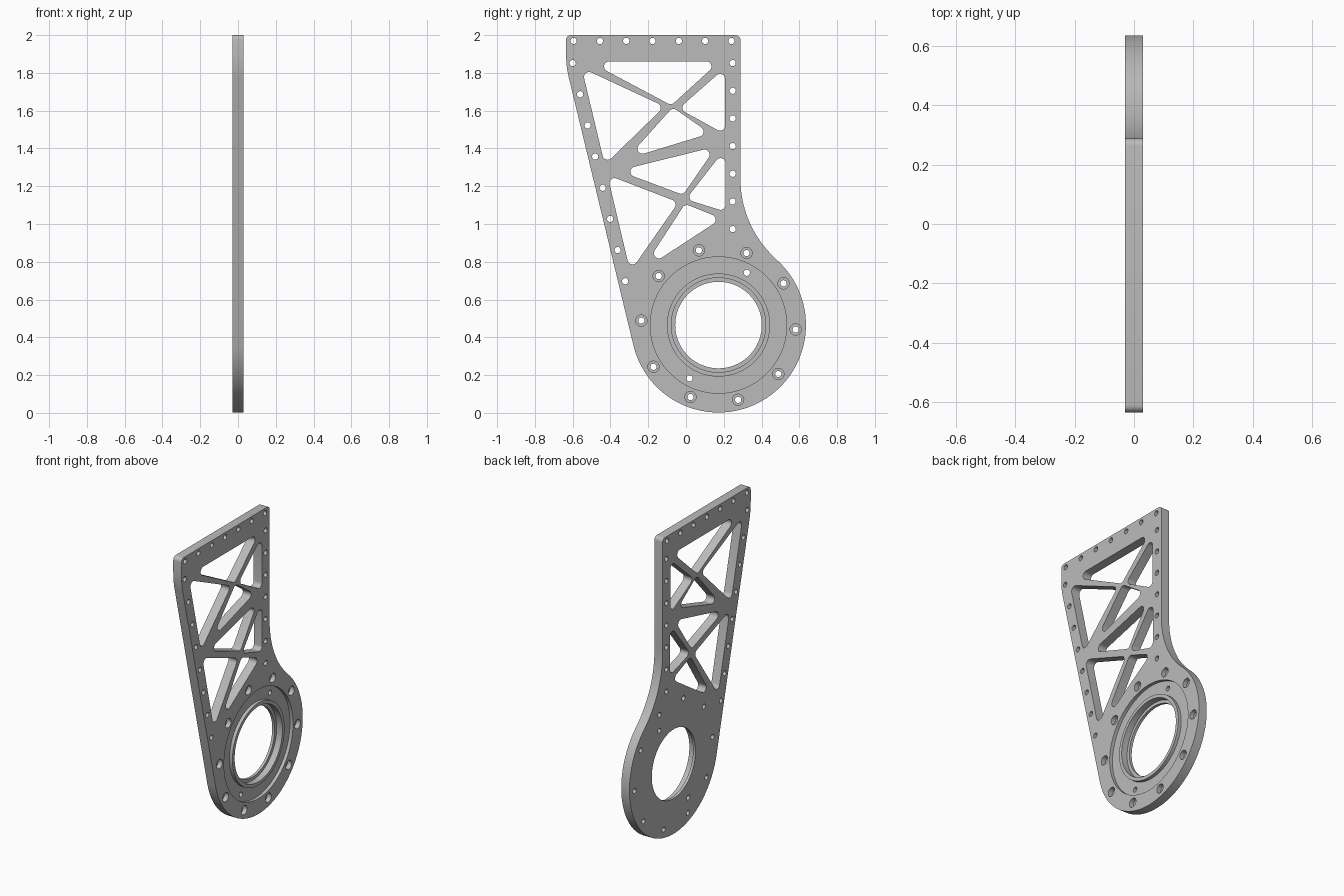
import bpy, bmesh
from math import sin, cos, atan2, pi, radians

if "Cube" in bpy.data.objects:
    bpy.data.objects.remove(bpy.data.objects["Cube"])

HALF = 0.03            # half the plate thickness
HUB = (0.172, 0.465)   # centre of the round end (y, z)
HUB_R = 0.463


def arc(c, r, a0, a1, n):
    """Points on an arc, angles in degrees."""
    angles = [radians(a0 + (a1 - a0) * i / n) for i in range(n + 1)]
    return [(c[0] + r * cos(a), c[1] + r * sin(a)) for a in angles]


def circle(c, r, n=24):
    return arc(c, r, 0, 360, n)[:-1]


def rounded(centres, r):
    """Rounded triangle wrapped round three corner circles."""
    (ax, ay), (bx, by), (cx, cy) = centres
    if (bx - ax) * (cy - ay) - (by - ay) * (cx - ax) < 0:
        centres = centres[::-1]
    out = []
    for i, p in enumerate(centres):
        q, s = centres[i - 1], centres[(i + 1) % 3]
        a0 = atan2(p[1] - q[1], p[0] - q[0]) - pi / 2
        a1 = atan2(s[1] - p[1], s[0] - p[0]) - pi / 2
        turn = (a1 - a0) % (2 * pi)
        out += arc(p, r, a0 * 180 / pi, (a0 + turn) * 180 / pi, 8)
    return out


def apply(obj, kind, **settings):
    bpy.context.view_layer.objects.active = obj
    mod = obj.modifiers.new(kind.title(), kind)
    for key, value in settings.items():
        setattr(mod, key, value)
    bpy.ops.object.modifier_apply(modifier=mod.name)


def slab(name, loops, x0, x1):
    """Fill the loops (inner ones become openings) and thicken along x."""
    bm = bmesh.new()
    for loop in loops:
        vs = [bm.verts.new(((x0 + x1) / 2, y, z)) for y, z in loop]
        for i, v in enumerate(vs):
            bm.edges.new((vs[i - 1], v))
    bmesh.ops.triangle_fill(bm, edges=bm.edges[:], use_beauty=True, normal=(1, 0, 0))
    bmesh.ops.recalc_face_normals(bm, faces=bm.faces[:])
    mesh = bpy.data.meshes.new(name)
    bm.to_mesh(mesh)
    obj = bpy.data.objects.new(name, mesh)
    bpy.context.collection.objects.link(obj)
    apply(obj, "SOLIDIFY", thickness=x1 - x0, offset=0)
    bm.clear()
    bm.from_mesh(mesh)
    bmesh.ops.recalc_face_normals(bm, faces=bm.faces[:])
    bm.to_mesh(mesh)
    bm.free()
    return obj


# Outer profile: round end, concave neck, top corners, slanted edge
outline = arc(HUB, HUB_R, 193.5, 408.3, 72)
outline += arc((0.862, 1.24), 0.574, 228.3, 180, 20)[1:]
outline += arc((0.263, 1.975), 0.025, 0, 90, 6)
outline += arc((-0.61, 1.975), 0.025, 90, 180, 6)
outline += arc((-0.135, 1.895), 0.5, 180, 193.5, 6)

# Truss windows, by the centres of their corner rounds
windows = [
    [(-0.407, 1.834), (0.108, 1.834), (-0.082, 1.661)],
    [(-0.513, 1.778), (-0.415, 1.367), (-0.161, 1.614)],
    [(0.18, 1.767), (0.18, 1.521), (0.008, 1.616)],
    [(-0.066, 1.582), (-0.23, 1.399), (0.066, 1.489)],
    [(0.098, 1.367), (-0.267, 1.277), (-0.026, 1.187)],
    [(0.183, 1.322), (0.183, 1.102), (0.045, 1.145)],
    [(-0.378, 1.216), (-0.283, 0.813), (-0.082, 1.102)],
    [(0.005, 1.073), (-0.143, 0.845), (0.13, 1.023)],
]

# Rivet holes along the top, the straight edge and the slanted edge
rivets = [(-0.595 + 0.1393 * i, 1.969) for i in range(7)]
rivets += [(0.247, 1.852 - 0.1465 * i) for i in range(7)]
rivets += [(-0.6 + 0.0397 * i, 1.852 - 0.165 * i) for i in range(8)]
rivets += [(0.322, 0.742), (0.019, 0.183)]

# Bolt circle around the hub
bolts = [arc(HUB, 0.409, 36 * i - 3.3, 0, 1)[0] for i in range(10)]

loops = [outline, circle(HUB, 0.229, 96)]
loops += [rounded(w, 0.027) for w in windows]
loops += [circle(p, 0.0165) for p in rivets + bolts]
plate = slab("side_plate", loops, -HALF, HALF)

# Recesses on the +x face: ring groove, bearing seat and counterbores
cutters = [
    slab("groove_cutter", [circle(HUB, 0.361, 96), circle(HUB, 0.273, 96)], 0.008, 0.05),
    slab("seat_cutter", [circle(HUB, 0.25, 96)], -0.012, 0.05),
    slab("counterbore_cutter", [circle(p, 0.03) for p in bolts], 0.0, 0.05),
]
for cutter in cutters:
    cutter.hide_render = True
    apply(plate, "BOOLEAN", operation="DIFFERENCE", object=cutter, solver="EXACT")
    bpy.data.objects.remove(cutter)

# Single grey finish
grey = bpy.data.materials.new("plain_grey")
grey.use_nodes = True
colour = (0.5, 0.5, 0.5, 1)
grey.diffuse_color = colour
grey.node_tree.nodes["Principled BSDF"].inputs["Base Color"].default_value = colour
plate.data.materials.clear()
plate.data.materials.append(grey)

bpy.ops.object.select_all(action="DESELECT")
plate.select_set(True)
bpy.context.view_layer.objects.active = plate
bpy.ops.object.shade_smooth_by_angle(angle=radians(30))
